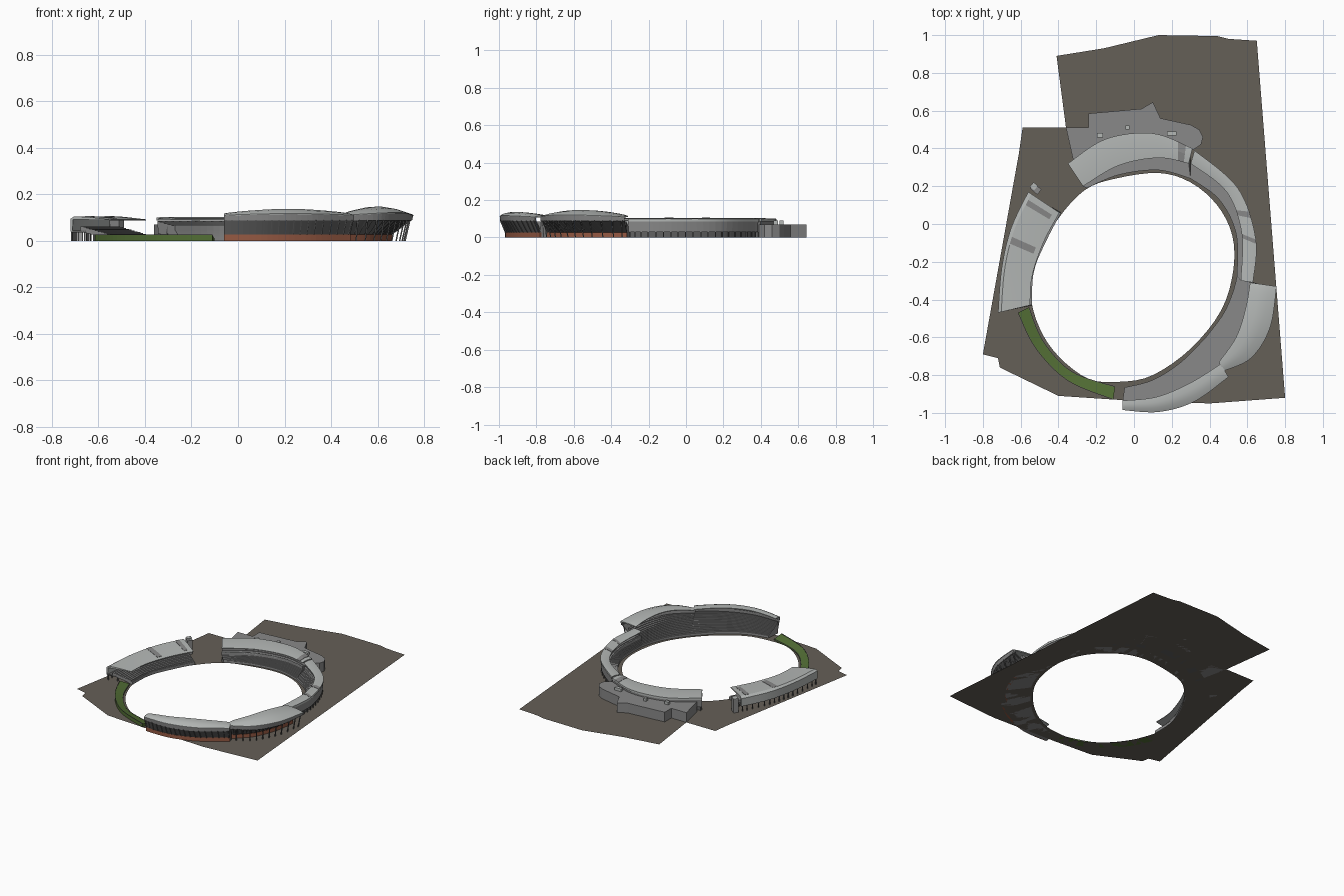
import bpy, bmesh, math
from mathutils import Vector

if "Cube" in bpy.data.objects:
    bpy.data.objects.remove(bpy.data.objects["Cube"], do_unlink=True)


def material(name, rgb):
    m = bpy.data.materials.new(name)
    m.use_nodes = True
    m.diffuse_color = (*rgb, 1)
    m.node_tree.nodes["Principled BSDF"].inputs["Base Color"].default_value = (*rgb, 1)
    return m


EARTH = material("earth brown", (0.13, 0.115, 0.095))
ROOF = material("roof pale grey", (0.46, 0.48, 0.47))
GREY = material("concrete grey", (0.25, 0.25, 0.25))
DARK = material("dark grey", (0.12, 0.12, 0.12))
GRASS = material("grass green", (0.085, 0.155, 0.035))
BRICK = material("brick red", (0.3, 0.1, 0.055))


def finish(name, bm, mat, smooth=False):
    bmesh.ops.recalc_face_normals(bm, faces=bm.faces)
    me = bpy.data.meshes.new(name)
    bm.to_mesh(me)
    bm.free()
    me.materials.append(mat)
    ob = bpy.data.objects.new(name, me)
    bpy.context.collection.objects.link(ob)
    if smooth:
        bpy.ops.object.select_all(action='DESELECT')
        ob.select_set(True)
        bpy.context.view_layer.objects.active = ob
        bpy.ops.object.shade_smooth_by_angle(angle=math.radians(25))
    return ob


def spline(pts, s, loop=False):
    """Point at fraction s of a smooth curve through pts."""
    n = len(pts)
    f = s * (n if loop else n - 1)
    i = min(int(f), n - 1 if loop else n - 2)
    u = f - i
    a, b, c, d = [Vector(pts[k % n] if loop else pts[max(0, min(n - 1, k))])
                  for k in range(i - 1, i + 3)]
    return 0.5 * (2 * b + (c - a) * u + (2 * a - 5 * b + 4 * c - d) * u ** 2
                  + (3 * b - a - 3 * c + d) * u ** 3)


def at(stand, s, t, z):
    """Point along a stand: t is 0 at the front, 1 at the roof lip, 2 at the back."""
    i = min(int(t), len(stand) - 2)
    p = spline(stand[i], s).lerp(spline(stand[i + 1], s), t - i)
    return Vector((p.x, p.y, z))


def sweep(name, stand, profile, mat, s0=0, s1=1, n=24, smooth=False):
    """Sweep a closed (t, z, rise) profile along a stand; rise lifts its middle."""
    bm = bmesh.new()
    rings = []
    for k in range(n + 1):
        s = s0 + (s1 - s0) * k / n
        rings.append([bm.verts.new(at(stand, s, p[0], p[1] + (p[2] if len(p) > 2 else 0)
                                      * math.sin(math.pi * s))) for p in profile])
    m = len(profile)
    for a, b in zip(rings, rings[1:]):
        for j in range(m):
            bm.faces.new((a[j], a[(j + 1) % m], b[(j + 1) % m], b[j]))
    bm.faces.new(rings[0])
    bm.faces.new(rings[-1])
    return finish(name, bm, mat, smooth)


def terrace(t0, z0, t1, z1, rows):
    out = []
    for k in range(rows):
        z = z0 + (z1 - z0) * (k + 1) / rows
        out += [(t0 + (t1 - t0) * k / rows, z), (t0 + (t1 - t0) * (k + 1) / rows, z)]
    return out


def bars(name, stand, count, foot, head, r, mat):
    """Row of slim posts from a (t, z) foot to a (t, z) head."""
    bm = bmesh.new()
    for k in range(count):
        s = (k + 0.5) / count
        a, b = at(stand, s, *foot), at(stand, s, *head)
        ends = [[bm.verts.new(p + Vector((dx * r, dy * r, 0)))
                 for dx, dy in ((-1, -1), (1, -1), (1, 1), (-1, 1))] for p in (a, b)]
        for j in range(4):
            bm.faces.new((ends[0][j], ends[0][(j + 1) % 4], ends[1][(j + 1) % 4], ends[1][j]))
        for e in ends:
            bm.faces.new(e)
    finish(name, bm, mat)


def box(name, x, y, z0, z1, sx, sy, turn, mat):
    bm = bmesh.new()
    bmesh.ops.create_cube(bm, size=1)
    bmesh.ops.scale(bm, vec=(sx, sy, z1 - z0), verts=bm.verts)
    ob = finish(name, bm, mat)
    ob.location = (x, y, (z0 + z1) / 2)
    ob.rotation_euler.z = math.radians(turn)


# Ground sheet with the oval opening
outline = [(-.8, -.69), (-.72, -.71), (-.71, -.76), (-.4, -.91), (-.1, -.93), (.4, -.95),
           (.8, -.92), (.65, .97), (.5, .98), (.44, .995), (.13, 1), (-.16, .93),
           (-.41, .89), (-.36, .51), (-.59, .51), (-.61, .37)]
oval = [(.13, .27), (.3, .22), (.44, .1), (.52, -.06), (.525, -.25), (.46, -.46), (.3, -.66),
        (.1, -.8), (-.07, -.835), (-.24, -.82), (-.4, -.7), (-.5, -.55), (-.545, -.37),
        (-.5, -.15), (-.4, .03), (-.26, .18), (-.1, .24)]
bm = bmesh.new()
for ring in (outline, [spline(oval, k / 68, True) for k in range(68)]):
    vs = [bm.verts.new((p[0], p[1], 0)) for p in ring]
    for a, b in zip(vs, vs[1:] + vs[:1]):
        bm.edges.new((a, b))
bmesh.ops.triangle_fill(bm, use_beauty=True, edges=bm.edges)
ground = finish("ground", bm, EARTH)
if ground.data.polygons[0].normal.z < 0:
    ground.data.flip_normals()

# Plan curves of each stand: front, roof lip, back
south = [[(-.05, -.865), (.1, -.825), (.25, -.73), (.38, -.6)],
         [(-.06, -.935), (.12, -.915), (.3, -.84), (.46, -.74)],
         [(-.06, -.985), (.13, -.995), (.32, -.94), (.5, -.81)]]
southeast = [[(.38, -.6), (.47, -.48), (.52, -.37), (.545, -.28)],
             [(.45, -.73), (.54, -.6), (.59, -.45), (.615, -.31)],
             [(.47, -.78), (.62, -.71), (.72, -.55), (.755, -.33)]]
east = [[(.545, -.28), (.54, -.05), (.45, .13), (.3, .24)],
        [(.565, -.3), (.57, -.05), (.49, .17), (.3, .32)],
        [(.63, -.31), (.645, -.08), (.55, .19), (.32, .39)]]
north = [[(.3, .24), (.13, .285), (-.08, .26), (-.25, .19)],
         [(.29, .32), (.13, .35), (-.08, .31), (-.27, .2)],
         [(.31, .4), (.1, .48), (-.15, .45), (-.35, .32)]]
west = [[(-.385, .06), (-.46, -.08), (-.53, -.25), (-.54, -.43)],
        [(-.395, .06), (-.48, -.1), (-.54, -.28), (-.55, -.43)],
        [(-.56, .17), (-.65, -.02), (-.7, -.23), (-.72, -.47)]]
bank = [[(-.555, -.44), (-.48, -.62), (-.33, -.78), (-.1, -.86)],
        [(-.615, -.47), (-.52, -.66), (-.35, -.83), (-.11, -.93)]]

# Two tall curved stands: seating bowl, outer cladding, brick base, domed roof
for label, st, base, lift in (("south", south, 1.55, .02), ("southeast", southeast, 1.3, .03)):
    sweep(label + "_seating", st, terrace(0, .012, 1.5, .085, 14)
          + [(base, .028), (base, 0), (0, 0)], GREY)
    sweep(label + "_cladding", st, [(base, .026), (1.93, .09), (1.85, .09), (base - .08, .026)], DARK)
    bars(label + "_mullions", st, 18, (base + .03, .026), (1.95, .09), .002, DARK)
    sweep(label + "_brick_base", st, [(base + .03, 0), (base + .03, .027),
                                      (base - .1, .027), (base - .1, 0)], BRICK)
    sweep(label + "_roof", st, [(1, .115, lift), (1.35, .117, lift), (1.7, .115, lift * .8),
                                (2, .109, lift * .4), (2, .106, lift * .4), (1, .11, lift)],
          ROOF, smooth=True)
    sweep(label + "_fascia", st, [(1.98, .107, lift * .4), (1.95, .087), (1.9, .087),
                                  (1.9, .107, lift * .4)], GREY)
bars("southeast_legs", southeast, 12, (1.75, 0), (1.9, .09), .003, DARK)

# Lower east and north stands
for label, st in (("east", east), ("north", north)):
    sweep(label + "_seating", st, terrace(0, .012, 1, .045, 9) + terrace(1, .06, 1.8, .08, 4)
          + [(1.95, .085), (1.92, .03), (1.5, .03), (1, 0), (0, 0)], GREY)
    bars(label + "_columns", st, 20, (1.85, 0), (1.85, .085), .003, DARK)
    sweep(label + "_roof", st, [(1, .096), (1.5, .103), (2, .1), (2, .086), (1.93, .086),
                                (1.9, .096), (1, .091)], ROOF, smooth=True)
    sweep(label + "_front_rail", st, [(1, .06), (1, .068), (1.02, .068), (1.02, .06)], ROOF)
sweep("north_undercroft", north, [(1.4, 0), (1.4, .07), (1.8, .07), (1.8, 0)], DARK)
sweep("east_undercroft", east, [(1.4, 0), (1.4, .032), (1.7, .032), (1.7, 0)], DARK)

# West stand with cantilever roof on posts
sweep("west_seating", west, terrace(0, .018, 1, .022, 2) + terrace(1, .026, 1.75, .062, 10)
      + [(1.75, .04), (1.3, .02), (1, 0), (0, 0)], GREY)
sweep("west_roof", west, [(1, .092), (1.5, .101), (1.9, .105), (2, .094), (2, .04),
                          (1.95, .04), (1.93, .092), (1, .088)], ROOF, smooth=True)
sweep("west_rear_deck", west, [(1.6, .036), (1.6, .044), (1.98, .044), (1.98, .036)], DARK)
bars("west_rear_posts", west, 16, (1.97, 0), (1.97, .04), .003, DARK)
bars("west_inner_posts", west, 12, (1.6, 0), (1.6, .04), .003, DARK)
box("west_stair_tower", -.52, .185, 0, .1, .05, .035, -40, GREY)
box("west_tower_cap", -.53, .2, .1, .104, .03, .03, -40, ROOF)

# Grey translucent strips laid over the roofs
for label, st, s0, s1, z in (("west_upper", west, .08, .13, .002), ("west_lower", west, .4, .46, .002),
                             ("north", north, .08, .15, .002), ("east_upper", east, .47, .51, .002),
                             ("east_lower", east, .3, .33, .002)):
    tops = [(1.15, .0947), (1.5, .101), (1.9, .105)] if st is west else [(1, .096), (1.5, .103), (2, .1)]
    sweep(label + "_roof_strip", st, [(t, h + z) for t, h in tops]
          + [(t, h) for t, h in reversed(tops)], GREY, s0, s1, 3)

# Grass bank with a low retaining wall
sweep("grass_bank", bank, [(0, 0), (0, .008), (1, .024), (1, 0)], GRASS)
sweep("bank_wall", bank, [(.95, 0), (.95, .026), (1, .026), (1, 0)], DARK)
sweep("bank_kerb", bank, [(0, 0), (0, .01), (.06, .01), (.06, 0)], DARK)

# Club building behind the north stand
plan = [(-.36, .51), (-.24, .51), (-.24, .585), (.04, .61), (.1, .645), (.14, .56), (.3, .525),
        (.345, .5), (.365, .46), (.355, .42), (.31, .39), (.1, .46), (-.15, .43), (-.32, .33)]
bm = bmesh.new()
floor = bm.faces.new([bm.verts.new((x, y, 0)) for x, y in plan])
top = bmesh.ops.extrude_face_region(bm, geom=[floor])["geom"]
bmesh.ops.translate(bm, vec=(0, 0, .07), verts=[v for v in top if isinstance(v, bmesh.types.BMVert)])
finish("club_building", bm, GREY)
for k, (x, y, w) in enumerate(((-.18, .47, .03), (-.035, .51, .02), (.2, .48, .05))):
    box("rooftop_unit_%d" % (k + 1), x, y, .07, .09, w, .022, 0, ROOF)
